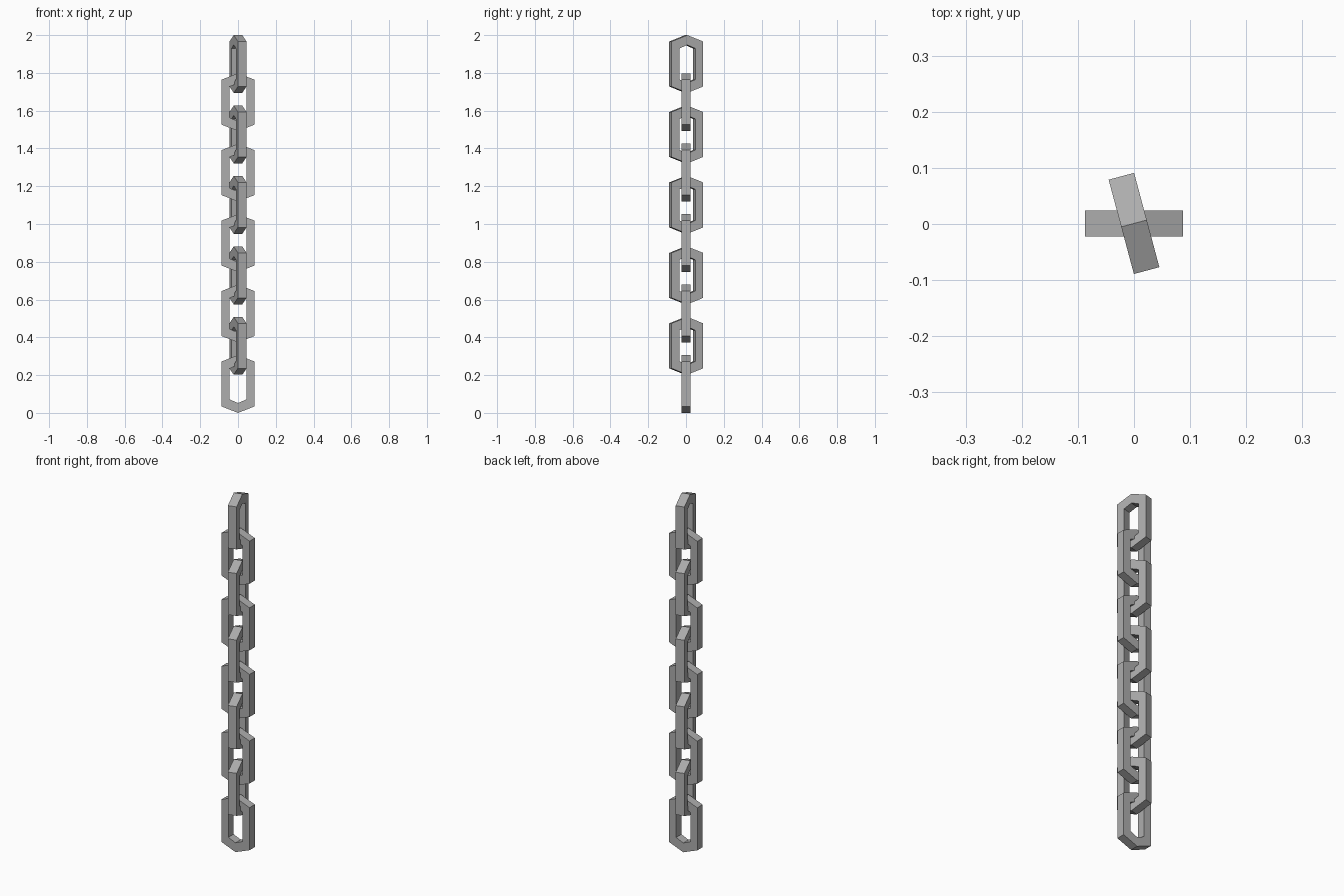
import bpy
import bmesh
from math import radians

if "Cube" in bpy.data.objects:
    bpy.data.objects.remove(bpy.data.objects["Cube"], do_unlink=True)

steel = bpy.data.materials.new("grey_steel")
steel.use_nodes = True
colour = (0.42, 0.42, 0.42, 1)
steel.diffuse_color = colour
steel.node_tree.nodes["Principled BSDF"].inputs["Base Color"].default_value = colour

HEIGHT = 0.306
DEPTH = 0.047
PITCH = 0.373


def outline(half_width, tip, corner):
    """Six-sided ring in the XZ plane with pointed top and bottom."""
    return [(0, tip), (half_width, corner), (half_width, -corner),
            (0, -tip), (-half_width, -corner), (-half_width, corner)]


def link_mesh():
    """Flat-sided chain link: outer and inner outlines bridged front and back."""
    bm = bmesh.new()
    outer = outline(0.087, HEIGHT / 2, HEIGHT / 2 - 0.034)
    inner = outline(0.044, HEIGHT / 2 - 0.052, HEIGHT / 2 - 0.071)
    rings = [[bm.verts.new((x, y, z)) for x, z in shape]
             for shape, y in ((outer, -DEPTH / 2), (outer, DEPTH / 2),
                              (inner, DEPTH / 2), (inner, -DEPTH / 2))]
    for a, b in zip(rings, rings[1:] + rings[:1]):
        for i in range(6):
            j = (i + 1) % 6
            bm.faces.new((a[i], a[j], b[j], b[i]))
    bmesh.ops.recalc_face_normals(bm, faces=bm.faces)
    mesh = bpy.data.meshes.new("chain_link")
    bm.to_mesh(mesh)
    bm.free()
    mesh.materials.append(steel)
    return mesh


mesh = link_mesh()


def add_link(name, base, turn):
    link = bpy.data.objects.new(name, mesh)
    link.location = (0, 0.001, base + HEIGHT / 2)
    link.rotation_euler.z = radians(turn)
    bpy.context.collection.objects.link(link)


# Alternating wide and turned links, from the bottom up
for n in range(5):
    add_link(f"wide_link_{n + 1}", n * PITCH, 0)
    add_link(f"turned_link_{n + 1}", 2 - HEIGHT - (4 - n) * PITCH, -75)
